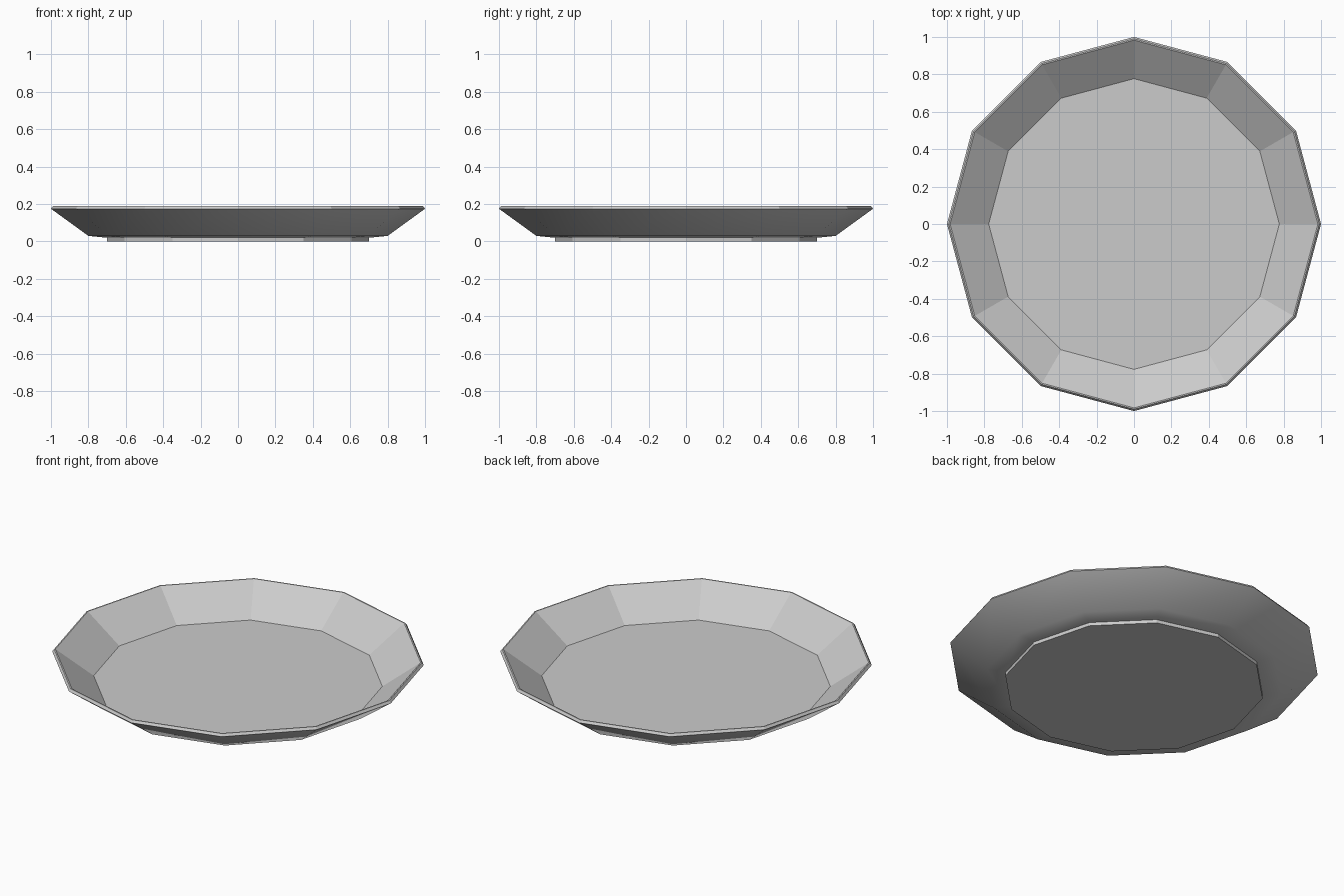
import bpy, bmesh
from math import cos, sin, tau

if "Cube" in bpy.data.objects:
    bpy.data.objects.remove(bpy.data.objects["Cube"])

SIDES = 12

# Profile from the foot's underside, out to the rim and back in to the floor:
# (radius, height, whether the band leading to the next ring is smooth)
PROFILE = [
    (0.70, 0.000, False),   # foot side
    (0.70, 0.020, True),    # underside
    (0.80, 0.030, True),    # outer wall
    (1.00, 0.175, False),   # rim bevel
    (0.99, 0.189, False),   # rim top
    (0.983, 0.189, False),  # inner wall
    (0.777, 0.040, False),  # floor edge
]


def lathe(name, profile, sides):
    bm = bmesh.new()
    rings = [[bm.verts.new((r * cos(tau * i / sides), r * sin(tau * i / sides), z))
              for i in range(sides)] for r, z, _ in profile]
    for k, (low, high) in enumerate(zip(rings, rings[1:])):
        for i in range(sides):
            j = (i + 1) % sides
            face = bm.faces.new((low[i], low[j], high[j], high[i]))
            face.smooth = profile[k][2]
    # Flat underside and flat floor
    bm.faces.new(rings[0][::-1])
    bm.faces.new(rings[-1])
    bmesh.ops.recalc_face_normals(bm, faces=bm.faces)
    mesh = bpy.data.meshes.new(name)
    bm.to_mesh(mesh)
    bm.free()
    obj = bpy.data.objects.new(name, mesh)
    bpy.context.collection.objects.link(obj)
    return obj


lathe("plate", PROFILE, SIDES)
